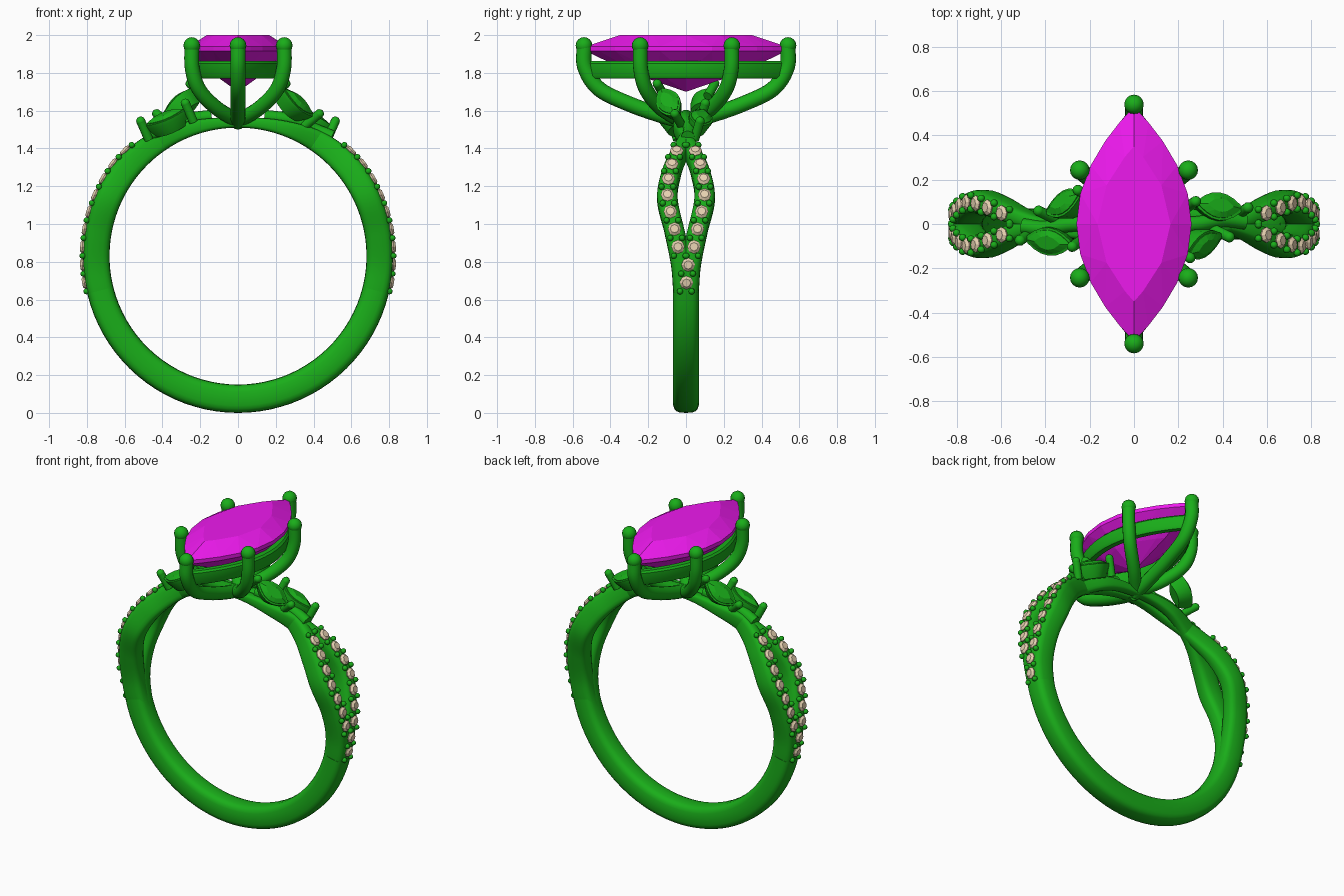
import bpy, bmesh
from math import sin, cos, pi, radians
from mathutils import Vector, Matrix

if "Cube" in bpy.data.objects:
    bpy.data.objects.remove(bpy.data.objects["Cube"])

CZ, RI = 0.83, 0.68  # finger hole centre height and radius


def material(name, col):
    m = bpy.data.materials.new(name)
    m.diffuse_color = (*col, 1)
    m.use_nodes = True
    m.node_tree.nodes["Principled BSDF"].inputs["Base Color"].default_value = m.diffuse_color
    return m


GREEN = material("green_metal", (0.01, 0.42, 0.01))
PINK = material("magenta_gem", (0.85, 0.01, 0.85))
TAN = material("tan_gem", (0.80, 0.64, 0.44))


def place(name, mesh, matrix=None):
    ob = bpy.data.objects.new(name, mesh)
    if matrix:
        ob.matrix_world = matrix
    bpy.context.collection.objects.link(ob)
    return ob


def finish(name, bm, mat, smooth=True):
    bmesh.ops.recalc_face_normals(bm, faces=bm.faces)
    me = bpy.data.meshes.new(name)
    bm.to_mesh(me)
    bm.free()
    me.materials.append(mat)
    for p in me.polygons:
        p.use_smooth = smooth
    if smooth:
        me.set_sharp_from_angle(angle=radians(40))
    return me


def loft(name, rings, mat, loop=False):
    bm = bmesh.new()
    vs = [[bm.verts.new(p) for p in r] for r in rings]
    n, m = len(vs), len(vs[0])
    for i in range(n if loop else n - 1):
        a, b = vs[i], vs[(i + 1) % n]
        for j in range(m):
            k = (j + 1) % m
            bm.faces.new((a[j], a[k], b[k], b[j]))
    if not loop:
        bm.faces.new(vs[0])
        bm.faces.new(vs[-1])
    return finish(name, bm, mat)


def spline(keys, t):
    """Smooth value through (t, v...) keys."""
    n = len(keys)
    i = max(k for k in range(n - 1) if k == 0 or keys[k][0] <= t)
    a, b = keys[i], keys[i + 1]
    p, q = keys[max(i - 1, 0)], keys[min(i + 2, n - 1)]
    h = b[0] - a[0]
    u = (t - a[0]) / h
    out = []
    for c in range(1, len(a)):
        ma = (b[c] - p[c]) / (b[0] - p[0]) * h
        mb = (q[c] - a[c]) / (q[0] - a[0]) * h
        out.append((2*u**3 - 3*u*u + 1)*a[c] + (u**3 - 2*u*u + u)*ma
                   + (3*u*u - 2*u**3)*b[c] + (u**3 - u*u)*mb)
    return out


def section(deg, y, hw, ro, flip=1, turn=1):
    """Rounded-rectangle slice of the band at an angle."""
    t, ring = radians(deg), []
    for k in range(20):
        a = 2 * pi * k / 20
        c, s = cos(a), sin(a)
        pw = 0.62
        r = (RI + ro)/2 + (ro - RI)/2 * abs(c)**pw * (1 if c > 0 else -1)
        w = y * flip + hw * abs(s)**pw * (1 if s > 0 else -1)
        ring.append((turn * r * cos(t), turn * w, CZ + r * sin(t)))
    return ring


def lens(a, b, z, n=10):
    """Marquise outline, pointed along y."""
    up = [(a * (1 - t*t), b * t, z) for t in (sin(pi/2 * (2*k/n - 1)) for k in range(n + 1))]
    return up + [(-x, y, z) for x, y, z in up[-2:0:-1]]


def hull(name, pts, mat):
    bm = bmesh.new()
    for p in pts:
        bm.verts.new(p)
    bmesh.ops.convex_hull(bm, input=bm.verts)
    bmesh.ops.delete(bm, geom=[v for v in bm.verts if not v.link_faces], context='VERTS')
    return finish(name, bm, mat, False)


def tube(name, pts, r, mat=GREEN):
    """Round wire through points with ball ends."""
    keys = [(i, *p) for i, p in enumerate(pts)]
    steps = (len(pts) - 1) * 6
    ps = [Vector(spline(keys, i / 6)) for i in range(steps + 1)]
    rings = []
    side = None
    for i, p in enumerate(ps):
        d = (ps[min(i + 1, steps)] - ps[max(i - 1, 0)]).normalized()
        side = (d.orthogonal() if side is None else side - d * side.dot(d)).normalized()
        up = d.cross(side)
        rings.append([p + r * (cos(a) * side + sin(a) * up) for a in (2*pi*k/16 for k in range(16))])
    place(name, loft(name, rings, mat))


def ball(name, r, seg=16):
    bm = bmesh.new()
    bmesh.ops.create_uvsphere(bm, u_segments=seg, v_segments=seg // 2, radius=r)
    return finish(name, bm, GREEN)


# Lower band
low = range(-166, -13, 4)
place("lower_shank", loft("lower_shank", [
    section(d, 0, 0.07, 0.82 + 0.01 * max(0, -sin(radians(d)))) for d in low], GREEN))

# Split strands: angle, sideways offset, half width, outer radius
KEYS = [(-24, 0, .055, .82), (-14, .012, .056, .82), (-4, .024, .055, .82), (9, .058, .055, .82),
        (24, .099, .055, .82), (37, .073, .05, .82), (47, .032, .042, .81), (56, 0, .036, .795),
        (70, -.035, .034, .76), (92, -.03, .03, .722)]
for turn in (1, -1):
    for flip in (1, -1):
        place("split_strand", loft("split_strand", [
            section(d, *spline(KEYS, d), flip, turn) for d in range(-24, 93, 2)], GREEN))

# Pave stones and their beads
rnd = lambda r, z, n: [(r * cos(2*pi*k/n), r * sin(2*pi*k/n), z) for k in range(n)]
stone = hull("pave_stone", rnd(.022, .016, 8) + rnd(.036, .004, 8) + rnd(.034, -.004, 8) + [(0, 0, -.03)], TAN)
bead = ball("pave_bead", .017, 10)
for turn in (1, -1):
    for flip, count in ((1, 9), (-1, 7)):
        for i in range(count):
            d = 43 - 6.6 * i
            y, hw, ro = spline(KEYS, d)
            if i > 6:
                y -= .014
            spin = Matrix.Rotation(0 if turn == 1 else pi, 4, 'Z')
            tilt = lambda a: Matrix.Translation((0, 0, CZ)) @ Matrix.Rotation(radians(90 - a), 4, 'Y')
            place("pave_stone", stone, spin @ tilt(d) @ Matrix.Translation((0, y * flip, ro + .001)))
            for da in ((3.3, -3.3) if i in (0, count - 1) else (-3.3,)):
                if i == count - 1 or da < 0 or i == 0:
                    yb, _, rb = spline(KEYS, d + da)
                    yb -= .014 if i > 6 else 0
                    for s in (-.031, .031):
                        place("pave_bead", bead, spin @ tilt(d + da) @
                              Matrix.Translation((0, yb * flip + s, rb + .003)))

# Centre stone
place("centre_stone", hull("centre_stone",
      lens(.165, .35, 2.0, 6) + lens(.26, .53, 1.94, 12) + lens(.26, .53, 1.915, 12)
      + lens(.14, .29, 1.80, 6) + [(0, 0, 1.70)], PINK))

# Gallery rail under the centre stone
outer, inner = lens(.245, .535, 0, 24), lens(.19, .46, 0, 24)
rings = []
for o, i in zip(outer, inner):
    o, i = Vector(o), Vector(i)
    rings.append([o.lerp(i, f) + Vector((0, 0, z)) for f, z in
                  ((0, 1.785), (0, 1.85), (.2, 1.862), (.8, 1.862), (1, 1.85), (1, 1.785), (.8, 1.77), (.2, 1.77))])
place("gallery_rail", loft("gallery_rail", rings, GREEN, True))

# Six claws with round tips
tip = ball("claw_tip", .044)
for sy in (1, -1):
    tube("end_claw", [(0, sy * y, z) for y, z in
         ((.538, 1.945), (.535, 1.83), (.46, 1.715), (.3, 1.635), (.13, 1.575), (0, 1.54))], .041)
    place("claw_tip", tip, Matrix.Translation((0, sy * .54, 1.945)))
    for sx in (1, -1):
        tube("side_claw", [(sx * x, sy * y, z) for x, y, z in
             ((.245, .242, 1.945), (.242, .24, 1.82), (.205, .21, 1.71), (.115, .135, 1.615), (.01, .03, 1.55))], .039)
        place("claw_tip", tip, Matrix.Translation((sx * .245, sy * .243, 1.945)))

# Leaf-shaped accent stones in cups, with wire claws
cup = loft("accent_cup", [lens(.04, .08, -.085), lens(.064, .118, -.02), lens(.066, .122, 0),
                          lens(.056, .106, .002), lens(.05, .1, -.015)], GREEN)
leaf = hull("accent_stone", lens(.033, .062, .022, 6) + lens(.056, .106, .006, 10)
            + lens(.056, .106, -.004, 10) + [(0, 0, -.06)], GREEN)
pin_tip = ball("accent_claw_tip", .025, 12)
pin = loft("accent_claw", [rnd(.024, -.08, 12), rnd(.024, .03, 12)], GREEN)
ACCENTS = [((.385, .08, 1.565), (.25, -.03, -.10), (.3, .25, .85)),
           ((.32, -.095, 1.645), (.19, .10, -.17), (.55, -.35, .6))]
for turn in (0, pi):
    for c, axis, nrm in ACCENTS:
        y = Vector(axis).normalized()
        z = Vector(nrm)
        z = (z - y * z.dot(y)).normalized()
        rot = Matrix((y.cross(z), y, z)).transposed().to_4x4()
        m = Matrix.Rotation(turn, 4, 'Z') @ Matrix.Translation(c) @ rot
        place("accent_cup", cup, m)
        place("accent_stone", leaf, m)
        for px, py in ((0, .128), (0, -.128)):
            place("accent_claw", pin, m @ Matrix.Translation((px, py, 0)))
            place("accent_claw_tip", pin_tip, m @ Matrix.Translation((px, py, .03)))
    # Support wire joining the accents to the shoulder
    s = 1 if turn == 0 else -1
    tube("accent_support", [(s * x, s * yy, zz) for x, yy, zz in
         ((.5, .01, 1.46), (.4, .02, 1.5), (.28, 0, 1.55), (.14, 0, 1.57))], .035)
